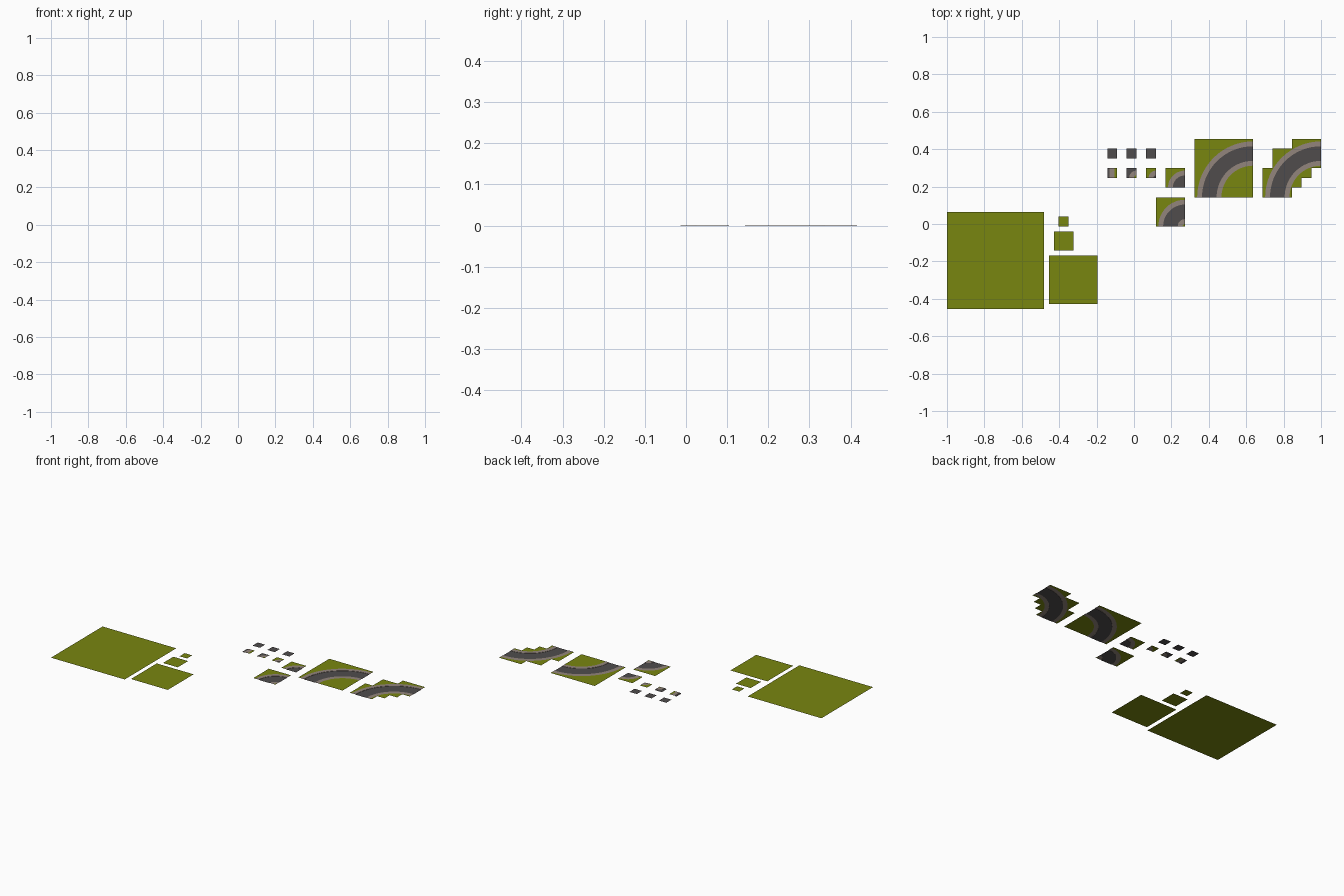
import bpy, bmesh, math

if "Cube" in bpy.data.objects:
    bpy.data.objects.remove(bpy.data.objects["Cube"])

U = 2 / 38.5            # one grid cell of the tile set
OX, OY = 19.25, 8.75    # centre of the layout, in cells
H = 0.03                # kerb step height, in cells

def material(name, rgb):
    m = bpy.data.materials.new(name)
    m.diffuse_color = (*rgb, 1)
    m.use_nodes = True
    m.node_tree.nodes["Principled BSDF"].inputs["Base Color"].default_value = m.diffuse_color
    return m

MATS = [material("grass_green", (0.19, 0.24, 0.005)),
        material("kerb_stone", (0.29, 0.235, 0.20)),
        material("asphalt_grey", (0.08, 0.073, 0.073))]
GRASS, KERB, ROAD = range(3)

def level(mat):
    return 0 if mat == ROAD else H

def add_face(bm, pts, mat):
    bm.faces.new([bm.verts.new(p) for p in pts]).material_index = mat

def finish(bm, name, x, y):
    bmesh.ops.remove_doubles(bm, verts=bm.verts, dist=1e-4)
    for v in bm.verts:
        v.co = ((v.co.x + x - OX) * U, (v.co.y + y - OY) * U, v.co.z * U)
    me = bpy.data.meshes.new(name)
    bm.to_mesh(me)
    bm.free()
    for m in MATS:
        me.materials.append(m)
    ob = bpy.data.objects.new(name, me)
    bpy.context.collection.objects.link(ob)

def strip_tile(name, x, y, size, bands):
    """Square tile of upright strips; bands = [(right edge, material)]."""
    bm = bmesh.new()
    x0, prev = 0, None
    for x1, mat in bands:
        z = level(mat)
        if prev is not None and level(prev) != z:
            add_face(bm, [(x0, 0, 0), (x0, size, 0), (x0, size, H), (x0, 0, H)], KERB)
        add_face(bm, [(x0, 0, z), (x1, 0, z), (x1, size, z), (x0, size, z)], mat)
        x0, prev = x1, mat
    finish(bm, name, x, y)

def curve_tile(name, x, y, size, bands, segs, keep=None):
    """Square tile with rings about its bottom right corner.
    bands = [(outer radius or None for the square edge, material)]."""
    bm = bmesh.new()

    def pt(r, k, z):
        a = math.pi / 2 * k / segs
        c, s = math.cos(a), math.sin(a)
        if r is None:
            r = size / max(c, s)
        return (size - r * c, r * s, z)

    for k in range(segs):
        r0, prev = 0, None
        for r1, mat in bands:
            z = level(mat)
            if prev is not None and level(prev) != z:      # kerb step
                w = [pt(r0, k, 0), pt(r0, k + 1, 0), pt(r0, k + 1, H), pt(r0, k, H)]
                add_face(bm, w if prev == ROAD else w[::-1], KERB)
            ring = [pt(r1, k + 1, z), pt(r1, k, z)]
            ring += [pt(r0, k, z), pt(r0, k + 1, z)] if r0 else [pt(0, k, z)]
            add_face(bm, ring, mat)
            r0, prev = r1, mat
    bmesh.ops.remove_doubles(bm, verts=bm.verts, dist=1e-4)
    bmesh.ops.recalc_face_normals(bm, faces=bm.faces)
    for f in bm.faces:
        if f.normal.z < -0.5:
            f.normal_flip()
    if keep:    # cut along the cell grid and drop the unused cells
        for i in range(1, size):
            for co, no in (((i, 0, 0), (1, 0, 0)), ((0, i, 0), (0, 1, 0))):
                geom = bm.verts[:] + bm.edges[:] + bm.faces[:]
                bmesh.ops.bisect_plane(bm, geom=geom, plane_co=co, plane_no=no, dist=1e-5)
        drop = []
        for f in bm.faces:
            c = f.calc_center_median()
            lo, hi = keep[min(int(c.y), size - 1)]
            if not lo <= c.x <= hi:
                drop.append(f)
        bmesh.ops.delete(bm, geom=drop, context='FACES')
    finish(bm, name, x, y)

# plain grass squares
for size, x, y in ((10, 0, 0), (5, 10.5, 0.5), (2, 11, 6), (1, 11.5, 8.5)):
    strip_tile(f"grass_square_{size}", x, y, size, [(size, GRASS)])

# plain asphalt tiles
for i in range(3):
    strip_tile(f"asphalt_tile_{i + 1}", 16.5 + 2 * i, 15.5, 1, [(1, ROAD)])

# single-cell road edges: straight, inner corner, outer corner
strip_tile("road_edge_straight", 16.5, 13.5, 1, [(0.25, ROAD), (0.75, KERB), (1, GRASS)])
curve_tile("road_edge_inner_corner", 18.5, 13.5, 1,
           [(0.25, GRASS), (0.75, KERB), (None, ROAD)], 8)
curve_tile("road_edge_outer_corner", 20.5, 13.5, 1,
           [(0.25, ROAD), (0.75, KERB), (None, GRASS)], 8)

def road(n):
    """Bands of a three-cell-wide road whose outer side is n cells out."""
    return [(n - 2.75, GRASS), (n - 2.25, KERB), (n - 0.75, ROAD),
            (n - 0.25, KERB), (None, GRASS)]

# road bends
curve_tile("small_bend", 22.5, 12.5, 2, [(1.25, ROAD), (1.75, KERB), (None, GRASS)], 12)
curve_tile("medium_bend", 21.5, 8.5, 3, road(3), 12)
curve_tile("large_bend", 25.5, 11.5, 6, road(6), 16)
# stepped bend: kept x range for each row of cells, bottom to top
curve_tile("stepped_bend", 32.5, 11.5, 6, road(6), 16,
           keep=[(0, 3), (0, 4), (0, 5), (1, 6), (1, 6), (3, 6)])
